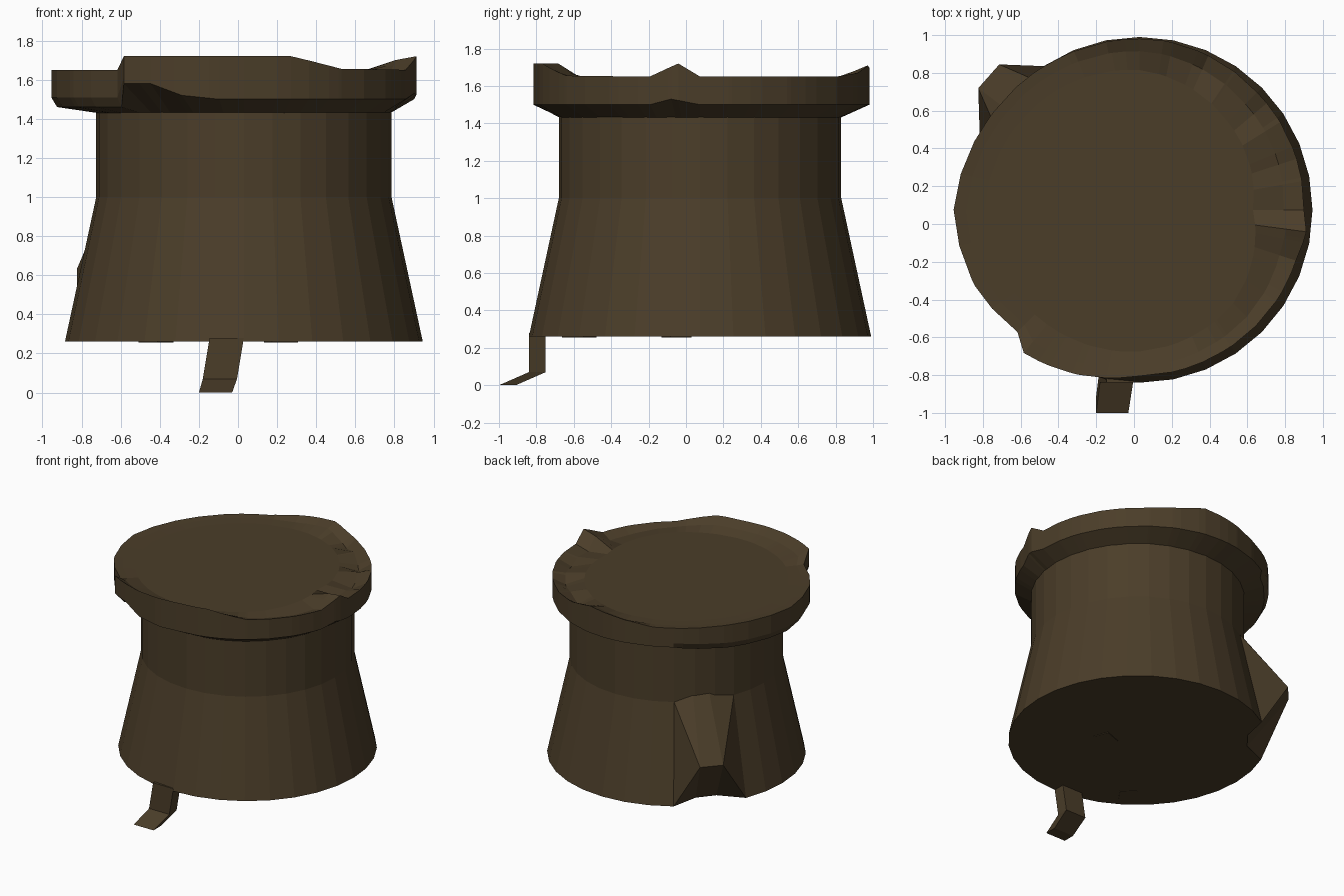
import bpy, bmesh
from math import radians, cos, sin

if "Cube" in bpy.data.objects:
    bpy.data.objects.remove(bpy.data.objects["Cube"])

CX, CY = 0.03, 0.075          # axis of the pot

mat = bpy.data.materials.new("dark_brown")
mat.diffuse_color = (0.07, 0.047, 0.022, 1)
mat.use_nodes = True
mat.node_tree.nodes["Principled BSDF"].inputs["Base Color"].default_value = mat.diffuse_color


def polar(az, r, z):
    a = radians(az)
    return (CX + r * cos(a), CY + r * sin(a), z)


def make(name, verts, faces):
    bm = bmesh.new()
    vs = [bm.verts.new(v) for v in verts]
    for f in faces:
        bm.faces.new([vs[i] for i in f])
    bmesh.ops.recalc_face_normals(bm, faces=bm.faces)
    me = bpy.data.meshes.new(name)
    bm.to_mesh(me)
    bm.free()
    me.materials.append(mat)
    ob = bpy.data.objects.new(name, me)
    bpy.context.collection.objects.link(ob)
    return ob


def loft(name, rings):
    """Closed solid through equally long rings of points, capped at both ends."""
    n = len(rings[0])
    verts = [p for ring in rings for p in ring]
    faces = [(k * n + i, k * n + (i + 1) % n, (k + 1) * n + (i + 1) % n, (k + 1) * n + i)
             for k in range(len(rings) - 1) for i in range(n)]
    faces += [tuple(range(n))[::-1], tuple(range((len(rings) - 1) * n, len(rings) * n))]
    return make(name, verts, faces)


def interp(keys, az):
    """Linear lookup in a list of (angle, value) that covers 0 to 360."""
    for (a, u), (b, v) in zip(keys, keys[1:]):
        if a <= az <= b:
            return u + (v - u) * (az - a) / (b - a)
    return keys[-1][1]


# body: flared skirt with straight neck, dented at the bottom under the bulge
angles = [i * 11.25 for i in range(32)]
profile = [(0.915, 0.26), (0.755, 1.0), (0.755, 1.44)]
rings = [[polar(a, 0.78 if z < 0.3 and 130 < a < 150 else r, z) for a in angles]
         for r, z in profile]
loft("body", rings)

# bulge on the back left side
bulge = [polar(134, 0.745, 1.06), polar(143, 0.745, 1.06),
         polar(134, 1.07, 0.63), polar(143, 1.07, 0.63),
         polar(123.75, 0.755, 1.0), polar(123.75, 0.915, 0.26),
         polar(157.5, 0.755, 1.0), polar(157.5, 0.915, 0.26),
         polar(135, 0.78, 0.262), polar(146.25, 0.78, 0.262)]
make("side_bulge", bulge,
     [(0, 1, 3, 2), (0, 2, 4), (4, 2, 5), (1, 6, 3), (6, 7, 3),
      (2, 3, 9, 8), (5, 2, 8), (7, 9, 3)])

# rim: outer radius, lower edge, top edge and inner edge vary round the circle
outer = [(0, .87), (45, .88), (82, .905), (120, .91), (150, .935), (180, .985),
         (205, .96), (225, .915), (231, .975), (250, .93), (270, .88), (300, .87),
         (342, .87), (352.5, .89), (360, .87)]
low = [(0, 1.5), (120, 1.5), (128, 1.5), (150, 1.48), (180, 1.48), (225, 1.48),
       (231, 1.58), (240, 1.58), (250, 1.52), (262, 1.5), (342, 1.5),
       (350, 1.53), (360, 1.5)]
top = [(0, 1.65), (55, 1.65), (70, 1.67), (82, 1.71), (95, 1.69), (115, 1.65),
       (225, 1.65), (231, 1.72), (286, 1.72), (305, 1.655), (342, 1.65),
       (352.5, 1.72), (360, 1.65)]
inner = [(0, .6), (45, .66), (90, .74), (180, .82), (270, .75), (315, .7), (360, .6)]
middle = [(0, 1.62), (10, 1.63), (18, 1.60), (32, 1.64), (40, 1.6), (56, 1.645),
          (66, 1.61), (82, 1.68), (100, 1.65), (115, 1.645), (225, 1.645),
          (231, 1.67), (286, 1.67), (305, 1.64), (330, 1.62), (342, 1.62),
          (352.5, 1.70), (360, 1.62)]
az = sorted(set(angles) | {k[0] for t in (outer, low, top, middle) for k in t if k[0] < 360})
az = [a for i, a in enumerate(az) if i == 0 or a - az[i - 1] > 0.9]
rim = [[polar(a, 0.75, 1.43) for a in az],
       [polar(a, interp(outer, a) - (0.03 if 128 <= a <= 225 else 0.0),
              interp(low, a) - (0.02 if 128 <= a <= 225 else 0.0)) for a in az],
       [polar(a, interp(outer, a), interp(low, a) + 0.03) for a in az],
       [polar(a, interp(outer, a), interp(top, a)) for a in az],
       [polar(a, interp(outer, a) * .6 + interp(inner, a) * .4, interp(middle, a)) for a in az],
       [polar(a, interp(inner, a), 1.642) for a in az]]
loft("rim_and_lid", rim)

# single remaining leg with a splayed foot
leg = [[(x0, y0, z), (x1, y0, z), (x1, y1, z), (x0, y1, z)]
       for x0, x1, y0, y1, z in [(-.20, -.03, -1.0, -.91, 0.0),
                                 (-.18, -.005, -.84, -.75, .07),
                                 (-.145, .03, -.84, -.75, .28)]]
loft("front_leg", leg)

# small stubs under the base where other pieces broke off
for i, (x, y, rot) in enumerate([(.22, -.05, 20), (-.42, -.57, 55)]):
    c, s = cos(radians(rot)), sin(radians(rot))
    quad = [(-.07, -.06), (.07, -.06), (.07, .06), (-.07, .06)]
    loft(f"base_stub_{i + 1}",
         [[(x + u * c - v * s, y + u * s + v * c, z) for u, v in quad]
          for z in (.255, .27)])
